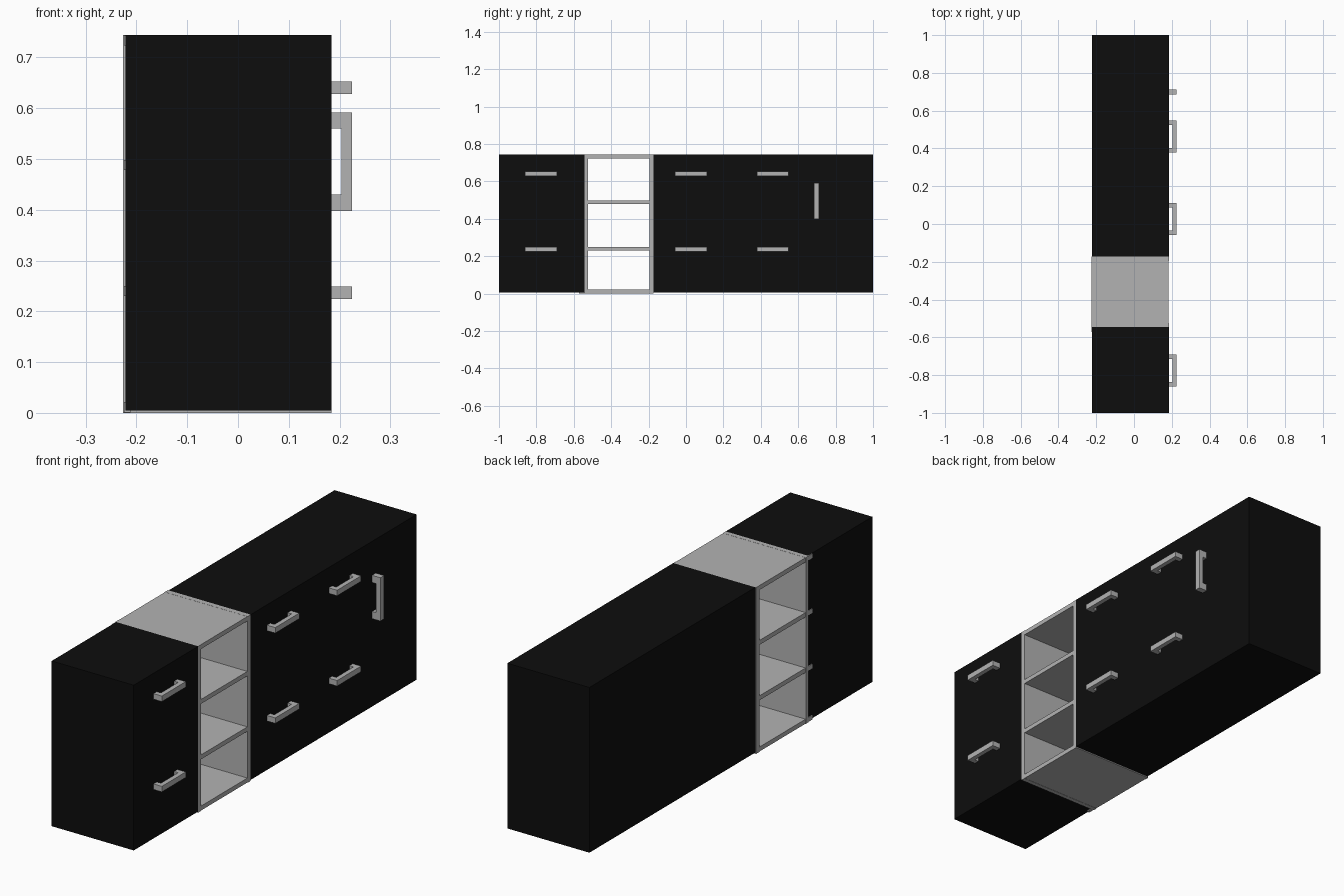
import bpy
import bmesh

cube = bpy.data.objects.get("Cube")
if cube:
    bpy.data.objects.remove(cube, do_unlink=True)


def material(name, value):
    mat = bpy.data.materials.new(name)
    mat.use_nodes = True
    colour = (value, value, value, 1)
    mat.diffuse_color = colour
    mat.node_tree.nodes["Principled BSDF"].inputs["Base Color"].default_value = colour
    return mat


black = material("black", 0.004)
grey = material("light_grey", 0.45)


def boxes(name, mat, *extents):
    """One object from boxes given as (x range, y range, z range)."""
    bm = bmesh.new()
    for ext in extents:
        verts = bmesh.ops.create_cube(bm, size=1)["verts"]
        for v in verts:
            for i, (lo, hi) in enumerate(ext):
                v.co[i] = lo + (v.co[i] + 0.5) * (hi - lo)
    mesh = bpy.data.meshes.new(name)
    bm.to_mesh(mesh)
    bm.free()
    mesh.materials.append(mat)
    obj = bpy.data.objects.new(name, mesh)
    bpy.context.collection.objects.link(obj)
    return obj


FRONT, BACK, TOP = 0.184, -0.222, 0.744
SHELF_BACK = -0.226

# Closed cabinets on either side of the open shelf unit
boxes("short_cabinet", black, ((BACK, FRONT), (-1, -0.544), (0.005, TOP)))
boxes("long_cabinet", black, ((BACK, FRONT), (-0.173, 1), (0.005, TOP)))

# Upright sides of the shelf unit
for name, span in (("near", (-0.544, -0.524)), ("far", (-0.195, -0.173))):
    boxes(name + "_shelf_side", grey, ((SHELF_BACK, FRONT), span, (0, TOP)))

# Horizontal boards, with tabs running past the near side at the back
for name, low in (("bottom", 0.001), ("lower", 0.23), ("upper", 0.478), ("top", 0.7235)):
    z = (low, low + 0.02)
    boxes(name + "_board", grey,
          ((SHELF_BACK + 0.001, FRONT - 0.001), (-0.53, -0.19), z),
          ((SHELF_BACK + 0.001, BACK + 0.01), (-0.572, -0.53), z))


# Handles: a bar held off the front by two feet
def handle(name, y, z, vertical=False):
    bar_x, foot_x = (0.204, 0.225), (FRONT, 0.204)
    start, end = z if vertical else y
    foot = 0.032 if vertical else 0.024
    ends = ((start, start + foot), (end - foot, end))
    feet = [(foot_x, y, e) if vertical else (foot_x, e, z) for e in ends]
    boxes(name, grey, (bar_x, y, z), *feet)


for column, start in enumerate((-0.86, -0.058, 0.379)):
    for row, low in (("lower", 0.224), ("upper", 0.628)):
        handle(f"{row}_drawer_handle_{column + 1}", (start, start + 0.17), (low, low + 0.025))
handle("door_handle", (0.685, 0.712), (0.398, 0.592), vertical=True)
